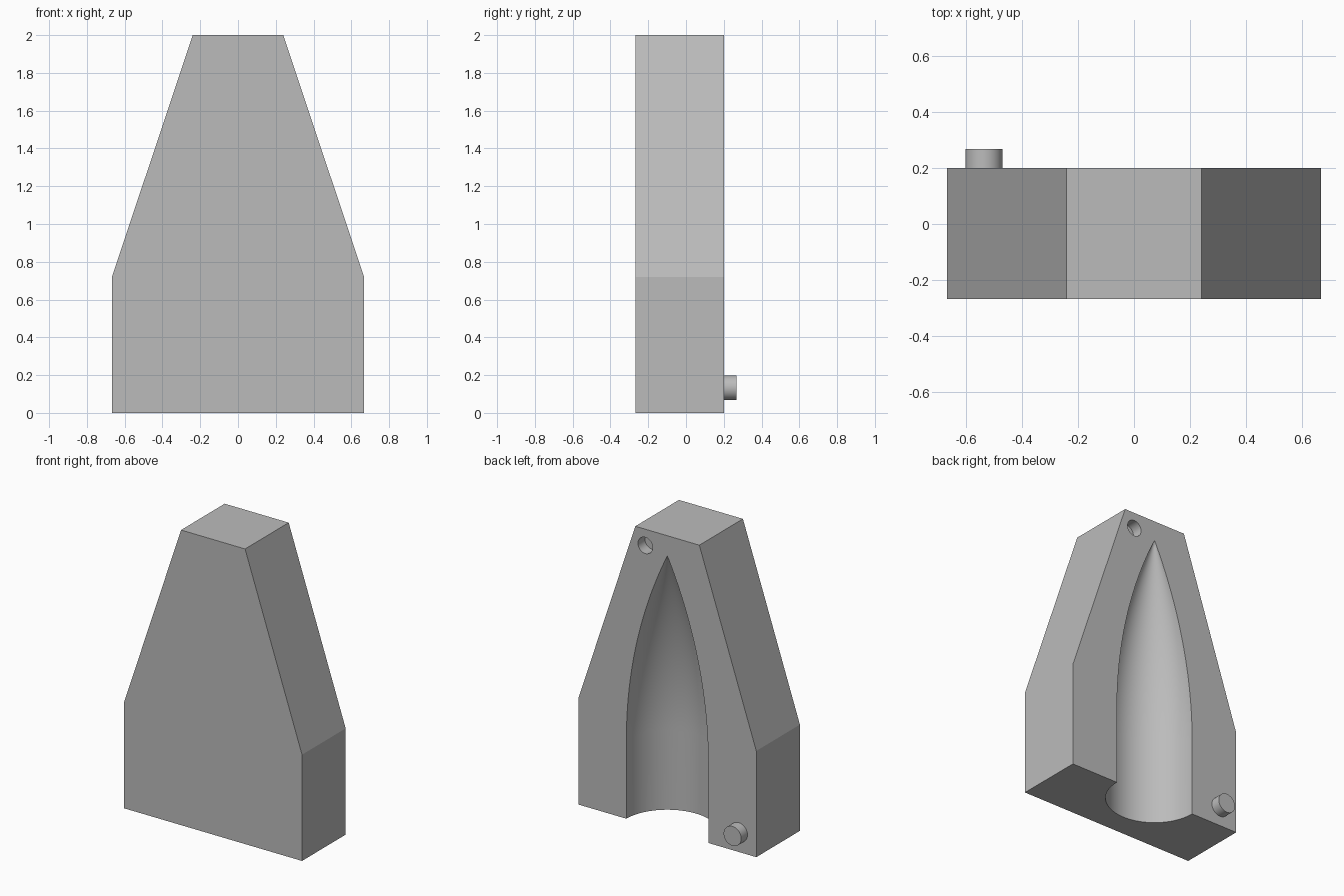
import bpy, bmesh, math
from mathutils import Matrix

cube = bpy.data.objects.get("Cube")
if cube:
    bpy.data.objects.remove(cube)

grey = bpy.data.materials.new("plain grey")
grey.use_nodes = True
grey.diffuse_color = (0.5, 0.5, 0.5, 1)
grey.node_tree.nodes["Principled BSDF"].inputs["Base Color"].default_value = (0.5, 0.5, 0.5, 1)

FRONT, BACK = -0.267, 0.2


def make_object(name, bm):
    bmesh.ops.recalc_face_normals(bm, faces=bm.faces)
    mesh = bpy.data.meshes.new(name)
    bm.to_mesh(mesh)
    bm.free()
    mesh.materials.append(grey)
    obj = bpy.data.objects.new(name, mesh)
    bpy.context.collection.objects.link(obj)
    return obj


def pin(name, x, z, radius, y0, y1):
    """Round pin running along y."""
    bm = bmesh.new()
    bmesh.ops.create_cone(bm, cap_ends=True, segments=48, radius1=radius, radius2=radius,
                          depth=y1 - y0,
                          matrix=Matrix.Translation((x, (y0 + y1) / 2, z))
                          @ Matrix.Rotation(math.pi / 2, 4, 'X'))
    return make_object(name, bm)


# Mould block: tapered outline extruded along y
half = [(0.667, 0), (0.667, 0.72), (0.24, 2)]
outline = half + [(-x, z) for x, z in reversed(half)]
bm = bmesh.new()
face = bm.faces.new([bm.verts.new((x, FRONT, z)) for x, z in outline])
side = bmesh.ops.extrude_face_region(bm, geom=[face])["geom"]
bmesh.ops.translate(bm, vec=(0, BACK - FRONT, 0),
                    verts=[v for v in side if isinstance(v, bmesh.types.BMVert)])
block = make_object("mould_block", bm)

# Cavity cutter: straight shank with a tangent-arc pointed nose, lathed about z
R, SHANK, TIP, STEPS = 0.307, 0.533, 1.863, 32
length = TIP - SHANK
arc = (R * R + length * length) / (2 * R)
profile = [(0, -0.1), (R, -0.1), (R, SHANK)]
for i in range(1, STEPS + 1):
    h = length * i / STEPS
    profile.append((max(0, math.sqrt(arc * arc - h * h) + R - arc), SHANK + h))
bm = bmesh.new()
verts = [bm.verts.new((r, BACK, z)) for r, z in profile]
edges = [bm.edges.new(pair) for pair in zip(verts, verts[1:])]
bmesh.ops.spin(bm, geom=verts + edges, cent=(0, BACK, 0), axis=(0, 0, 1),
               angle=math.tau, steps=96, use_duplicate=False)
bmesh.ops.remove_doubles(bm, verts=bm.verts, dist=0.0002)
cavity = make_object("cavity_cutter", bm)

# Socket near the top, and locating peg near the bottom
socket = pin("socket_cutter", 0.165, 1.89, 0.055, BACK - 0.075, BACK + 0.1)
peg = pin("locating_peg", -0.535, 0.133, 0.066, BACK - 0.02, 0.267)

for cutter in (cavity, socket):
    cut = block.modifiers.new(cutter.name, 'BOOLEAN')
    cut.operation = 'DIFFERENCE'
    cut.solver = 'EXACT'
    cut.object = cutter

# Apply the cuts, then drop the cutters
bpy.context.view_layer.update()
result = bpy.data.meshes.new_from_object(
    block.evaluated_get(bpy.context.evaluated_depsgraph_get()))
block.modifiers.clear()
block.data = result
for cutter in (cavity, socket):
    bpy.data.objects.remove(cutter)

# Smooth the round surfaces while keeping corners crisp
for obj in (block, peg):
    bpy.ops.object.select_all(action='DESELECT')
    obj.select_set(True)
    bpy.context.view_layer.objects.active = obj
    bpy.ops.object.shade_smooth_by_angle(angle=math.radians(15))
